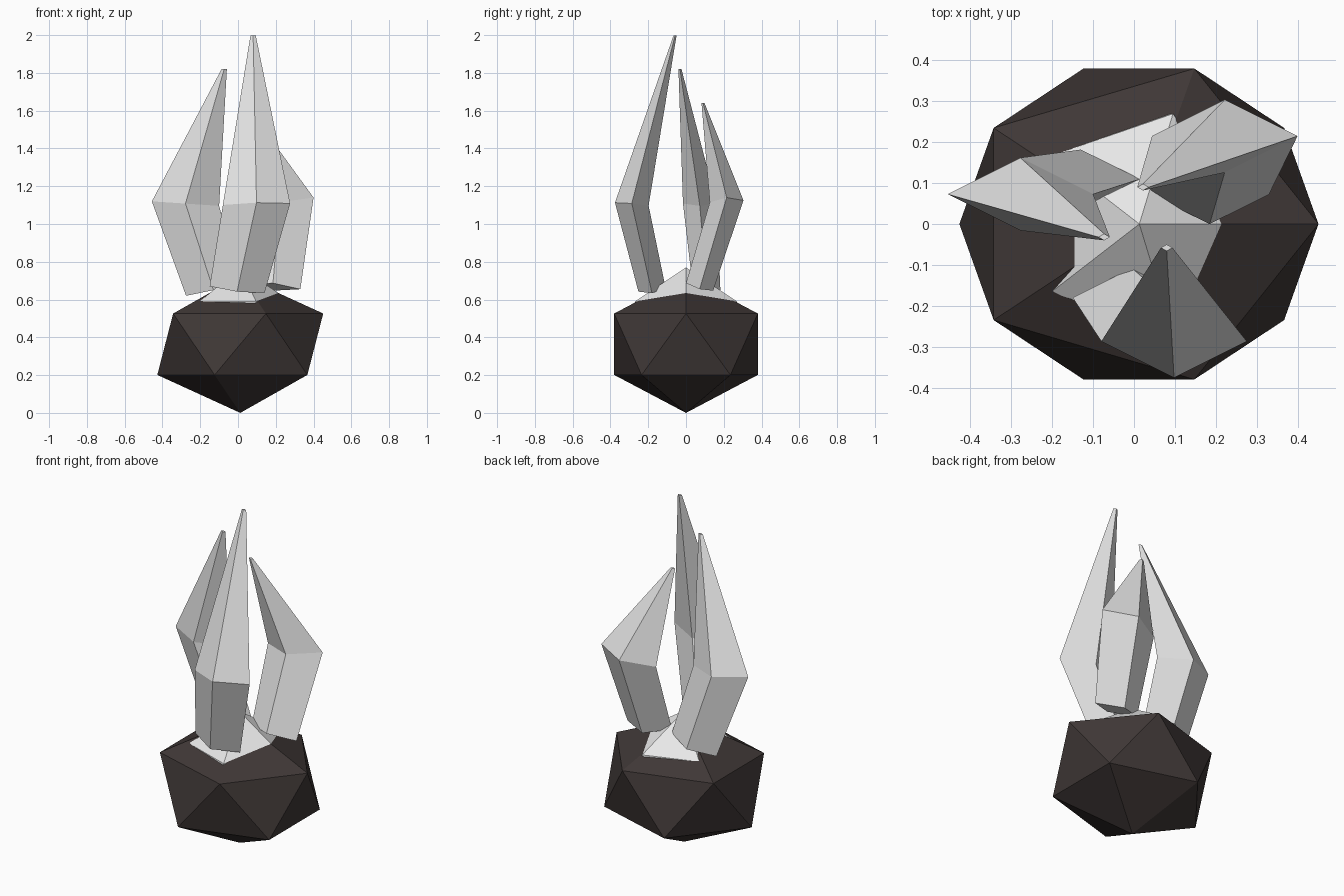
import bpy, bmesh

if "Cube" in bpy.data.objects:
    bpy.data.objects.remove(bpy.data.objects["Cube"])


def material(name, rgb):
    m = bpy.data.materials.new(name)
    m.diffuse_color = (*rgb, 1)
    m.use_nodes = True
    m.node_tree.nodes["Principled BSDF"].inputs["Base Color"].default_value = m.diffuse_color
    return m


STONE = material("dark stone", (0.05, 0.039, 0.037))
CRYSTAL = material("pale grey crystal", (0.8, 0.8, 0.8))


def add_object(name, bm, mat):
    bmesh.ops.recalc_face_normals(bm, faces=bm.faces[:])
    mesh = bpy.data.meshes.new(name)
    bm.to_mesh(mesh)
    bm.free()
    mesh.materials.append(mat)
    obj = bpy.data.objects.new(name, mesh)
    bpy.context.collection.objects.link(obj)
    return obj


def rock(name, centre, radii, mat):
    """Icosahedron stretched along each axis."""
    bm = bmesh.new()
    bmesh.ops.create_icosphere(bm, subdivisions=1, radius=1)
    bmesh.ops.scale(bm, vec=radii, verts=bm.verts[:])
    bmesh.ops.translate(bm, vec=centre, verts=bm.verts[:])
    return add_object(name, bm, mat)


def shard(name, bottom, middle, tip):
    """Four-sided claw: diamond rings given as centre and tilt to right/back."""
    bm = bmesh.new()
    rings = []
    sizes = ((0.145, 0.072), (0.178, 0.089), (0.014, 0.008))
    for (x, y, z, tilt_x, tilt_y), (rx, ry) in zip((bottom, middle, tip), sizes):
        rings.append([bm.verts.new((x + rx * u, y + ry * v, z + tilt_x * u + tilt_y * v))
                      for u, v in ((1, 0), (0, 1), (-1, 0), (0, -1))])
    bm.faces.new(rings[0][::-1])
    bm.faces.new(rings[2])
    for a, b in zip(rings, rings[1:]):
        for i in range(4):
            j = (i + 1) % 4
            bm.faces.new((a[i], a[j], b[j], b[i]))
    return add_object(name, bm, CRYSTAL)


# Base stone and the pale core poking out of its top
rock("base_stone", (0.012, 0, 0.3635), (0.491, 0.447, 0.3635), STONE)
rock("crystal_core", (0.013, 0, 0.445), (0.298, 0.317, 0.325), CRYSTAL)

# Three claw-like shards curving inward
shard("front_shard", (-0.005, -0.18, 0.652, -0.018, 0.01),
      (0.098, -0.287, 1.105, 0.004, -0.008), (0.08, -0.058, 1.998, 0, 0))
shard("left_shard", (-0.13, 0.11, 0.65, 0.03, 0),
      (-0.278, 0.073, 1.108, -0.012, 0), (-0.073, -0.032, 1.82, 0, 0))
shard("right_shard", (0.185, 0.072, 0.667, -0.012, -0.02),
      (0.222, 0.215, 1.12, 0.02, 0.005), (0.022, 0.09, 1.64, 0, 0))
